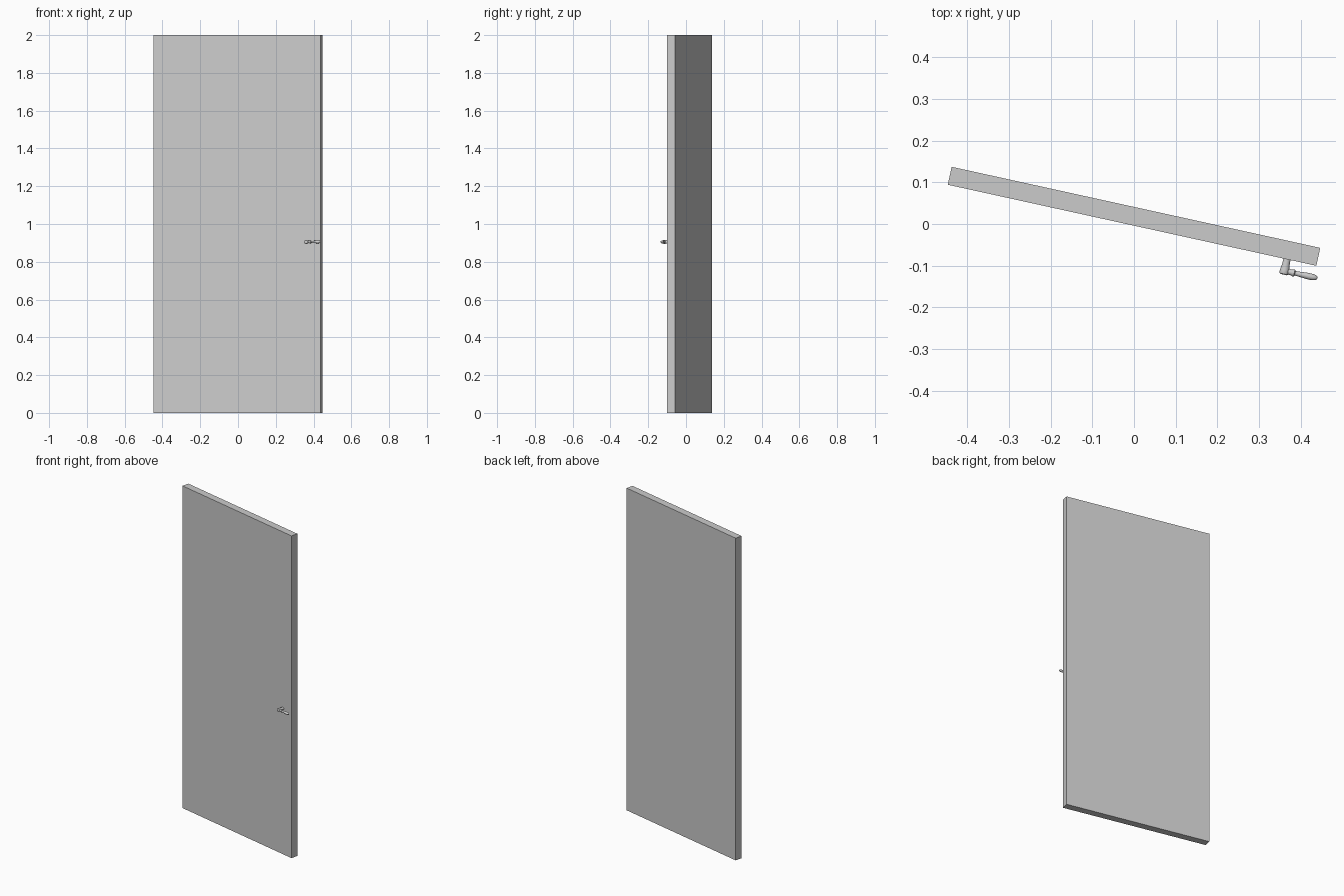
import bpy, bmesh, math
from mathutils import Matrix, Vector

if "Cube" in bpy.data.objects:
    bpy.data.objects.remove(bpy.data.objects["Cube"])

# Door frame: slightly open leaf, turned about z
FRAME = Matrix.Translation((0, 0.0185, 0)) @ Matrix.Rotation(math.radians(-12.4), 4, 'Z')


def make_object(name, bm, smooth=False):
    bmesh.ops.recalc_face_normals(bm, faces=bm.faces)
    mesh = bpy.data.meshes.new(name)
    bm.to_mesh(mesh)
    bm.free()
    ob = bpy.data.objects.new(name, mesh)
    bpy.context.collection.objects.link(ob)
    ob.matrix_world = FRAME
    if smooth:
        bpy.ops.object.select_all(action='DESELECT')
        ob.select_set(True)
        bpy.context.view_layer.objects.active = ob
        bpy.ops.object.shade_smooth_by_angle(angle=math.radians(40))
    return ob


def lathe(name, profile, origin, axis, z_scale=1.0, sides=20):
    """Closed turned shape; profile is (distance along axis, radius)."""
    axis = Vector(axis)
    side = axis.cross(Vector((0, 0, 1)))
    bm = bmesh.new()
    rings = []
    for d, r in profile:
        ring = []
        for i in range(sides):
            a = 2 * math.pi * i / sides
            off = side * r * math.cos(a) + Vector((0, 0, r * z_scale * math.sin(a)))
            ring.append(bm.verts.new(Vector(origin) + axis * d + off))
        rings.append(ring)
    for a, b in zip(rings, rings[1:]):
        for i in range(sides):
            j = (i + 1) % sides
            bm.faces.new((a[i], a[j], b[j], b[i]))
    bm.faces.new(rings[0])
    bm.faces.new(rings[-1])
    return make_object(name, bm, True)


# Door panel
bm = bmesh.new()
bmesh.ops.create_cube(bm, size=1, matrix=Matrix.Translation((0, 0, 1)) @ Matrix.Diagonal((0.906, 0.044, 2, 1)))
make_object("door_panel", bm)

# Handle stem, flaring towards its outer end
lathe("handle_stem",
      [(-0.002, 0.0085), (0.012, 0.009), (0.026, 0.011), (0.032, 0.0115),
       (0.036, 0.0105), (0.0375, 0.008)],
      (0.381, -0.022, 0.905), (0, -1, 0), 0.9)

# Handle lever with collar and swelling grip
lathe("handle_lever",
      [(0, 0.007), (0.015, 0.007), (0.017, 0.0085), (0.021, 0.0085), (0.023, 0.0055),
       (0.030, 0.0058), (0.042, 0.0068), (0.056, 0.0078), (0.066, 0.0076),
       (0.073, 0.006), (0.077, 0.0035), (0.078, 0.001)],
      (0.384, -0.0505, 0.905), (1, 0, 0), 0.95)
